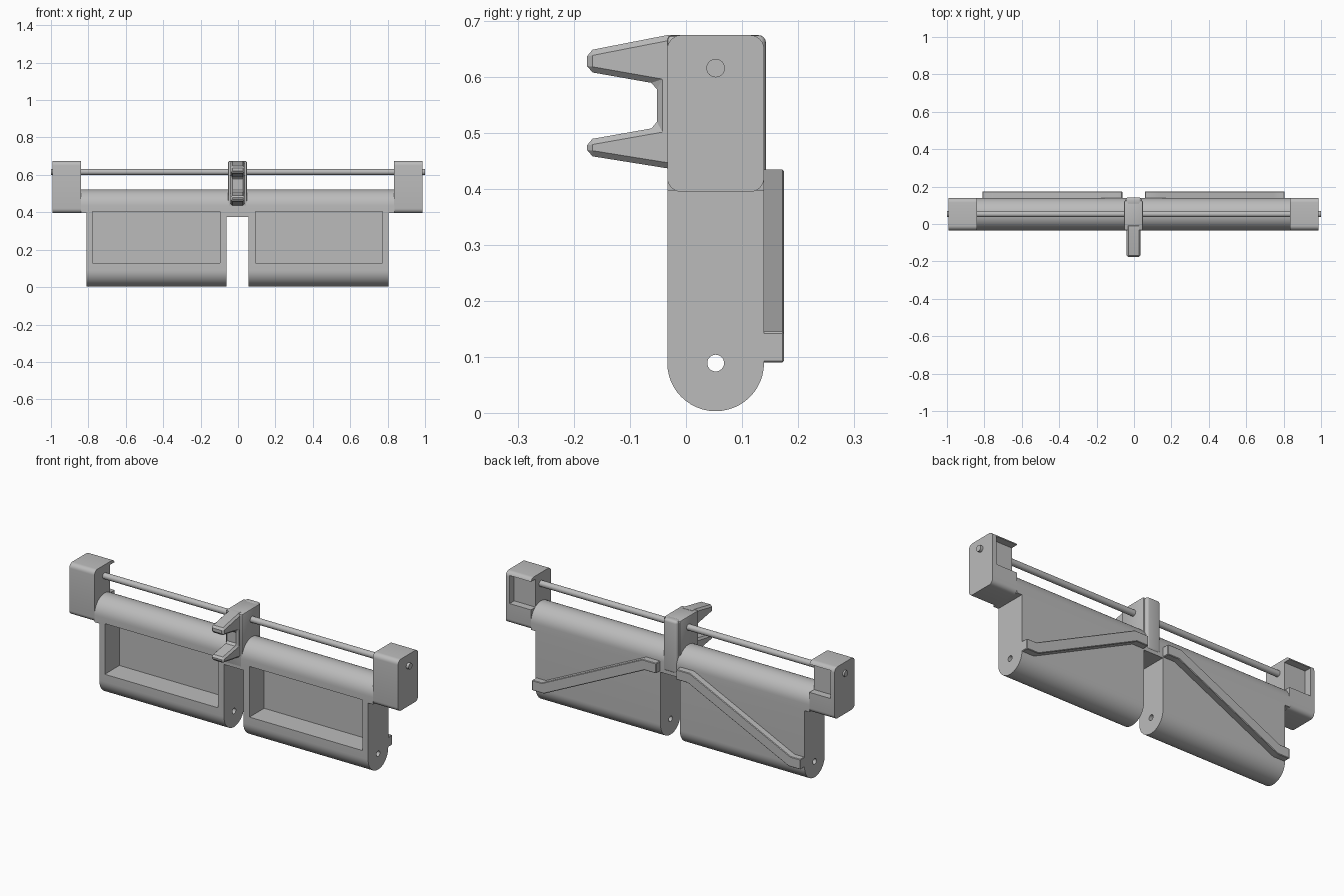
import bpy, bmesh, math

default = bpy.data.objects.get("Cube")
if default:
    bpy.data.objects.remove(default, do_unlink=True)

GREY = (0.5, 0.5, 0.5, 1)
grey = bpy.data.materials.new("plain grey")
grey.use_nodes = True
grey.diffuse_color = GREY
grey.node_tree.nodes["Principled BSDF"].inputs["Base Color"].default_value = GREY

MID = -0.0025           # symmetry plane of the assembly
YC, R = 0.053, 0.0865   # centre line and radius of the door section
FRONT, BACK = YC - R, YC + R


def prism(name, points, axis, lo, hi):
    """Extrude an outline along x (points are y, z) or along y (points are x, z)."""
    bm = bmesh.new()
    place = (lambda p, t: (t, p[0], p[1])) if axis == "x" else (lambda p, t: (p[0], t, p[1]))
    rings = [[bm.verts.new(place(p, t)) for p in points] for t in (lo, hi)]
    n = len(points)
    for ring in rings:
        bm.faces.new(ring)
    for i in range(n):
        j = (i + 1) % n
        bm.faces.new((rings[0][i], rings[0][j], rings[1][j], rings[1][i]))
    bmesh.ops.recalc_face_normals(bm, faces=bm.faces)
    mesh = bpy.data.meshes.new(name)
    bm.to_mesh(mesh)
    bm.free()
    mesh.materials.append(grey)
    ob = bpy.data.objects.new(name, mesh)
    bpy.context.collection.objects.link(ob)
    return ob


def box(name, x, y, z):
    x, y, z = sorted(x), sorted(y), sorted(z)
    return prism(name, [(y[0], z[0]), (y[1], z[0]), (y[1], z[1]), (y[0], z[1])], "x", *x)


def arc(cy, cz, r, start, end, steps):
    angles = [math.radians(start + (end - start) * i / steps) for i in range(steps + 1)]
    return [(cy + r * math.cos(a), cz + r * math.sin(a)) for a in angles]


def rounded_rect(y0, y1, z0, z1, r):
    corners = [(y1 - r, z1 - r), (y0 + r, z1 - r), (y0 + r, z0 + r), (y1 - r, z0 + r)]
    return [p for i, (y, z) in enumerate(corners) for p in arc(y, z, r, 90 * i, 90 * i + 90, 6)]


def rod(name, z, r, x0, x1):
    return prism(name, arc(YC, z, r, 0, 345, 23), "x", x0, x1)


def activate(ob):
    bpy.ops.object.select_all(action="DESELECT")
    ob.select_set(True)
    bpy.context.view_layer.objects.active = ob


def cut(ob, cutter):
    mod = ob.modifiers.new("cut", "BOOLEAN")
    mod.operation, mod.solver, mod.object = "DIFFERENCE", "EXACT", cutter
    activate(ob)
    bpy.ops.object.modifier_apply(modifier=mod.name)
    bpy.data.objects.remove(cutter, do_unlink=True)


def bevel(ob, width, segments=1):
    mod = ob.modifiers.new("bevel", "BEVEL")
    mod.width, mod.segments = width, segments
    mod.limit_method, mod.angle_limit = "ANGLE", math.radians(30)
    activate(ob)
    bpy.ops.object.modifier_apply(modifier=mod.name)


parts = []

# Twin doors and the barrel joining them, all one stadium section
outline = arc(YC, 0.003 + R, R, 180, 360, 24) + arc(YC, 0.522 - R, R, 0, 180, 24)
doors = prism("twin_doors", outline, "x", MID - 0.838, MID + 0.838)
cut(doors, box("gap", (MID - 0.058, MID + 0.058), (-1, 1), (-1, 0.375)))
for s in (-1, 1):
    cut(doors, box("end_gap", (MID + s * 0.808, MID + s), (-1, 1), (-1, 0.397)))
    cut(doors, box("recess", (MID + s * 0.095, MID + s * 0.775), (-1, 0.092), (0.13, 0.405)))
cut(doors, rod("pin_hole", 0.089, 0.015, -1.2, 1.2))
parts.append(doors)

for s, side in ((-1, "right"), (1, "left")):
    # End blocks, notched at the back and open toward the middle
    block = prism(side + "_end_block", rounded_rect(FRONT, BACK, 0.395, 0.675, 0.025), "x",
                  *sorted((MID + s * 0.837, MID + s * 0.988)))
    cut(block, box("notch", (MID + s * 0.8, MID + s * 0.965), (0.1, 1), (0.505, 0.657)))
    parts.append(block)

    # Cranked rail on the back of each door, high at the middle
    low, high, t = 0.09, 0.38, 0.055
    path = [(0.06, high), (0.13, high), (0.735, low), (0.807, low)]
    rail = [(MID + s * x, z) for x, z in path]
    rail += [(MID + s * x, z + t) for x, z in
             ((0.807, low), (0.748, low), (0.143, high), (0.06, high))]
    guide = prism(side + "_guide_rail", rail, "y", BACK - 0.006, 0.175)
    bevel(guide, 0.003)
    parts.append(guide)

# Long hinge rod
parts.append(rod("hinge_rod", 0.616, 0.0165, -1, 1))

# Centre block with a rounded back plate
centre = box("centre_block", (MID - 0.05, MID + 0.05), (FRONT, 0.125), (0.385, 0.674))
bevel(centre, 0.006, 2)
plate = box("centre_back_plate", (MID - 0.042, MID + 0.042), (0.1, 0.143), (0.39, 0.675))
bevel(plate, 0.014, 4)
parts += [centre, plate]

# Two-pronged catch on the front
prongs = [(0.0, 0.675), (FRONT, 0.675), (-0.177, 0.647), (-0.177, 0.61), (-0.052, 0.588),
          (-0.052, 0.51), (-0.177, 0.488), (-0.177, 0.46), (FRONT, 0.437), (0.0, 0.437)]
catch = prism("front_catch", prongs, "x", MID - 0.038, MID + 0.038)
bevel(catch, 0.01)
parts.append(catch)

for ob in parts:
    activate(ob)
    angle = 20 if ob is catch else 35
    bpy.ops.object.shade_smooth_by_angle(angle=math.radians(angle))
